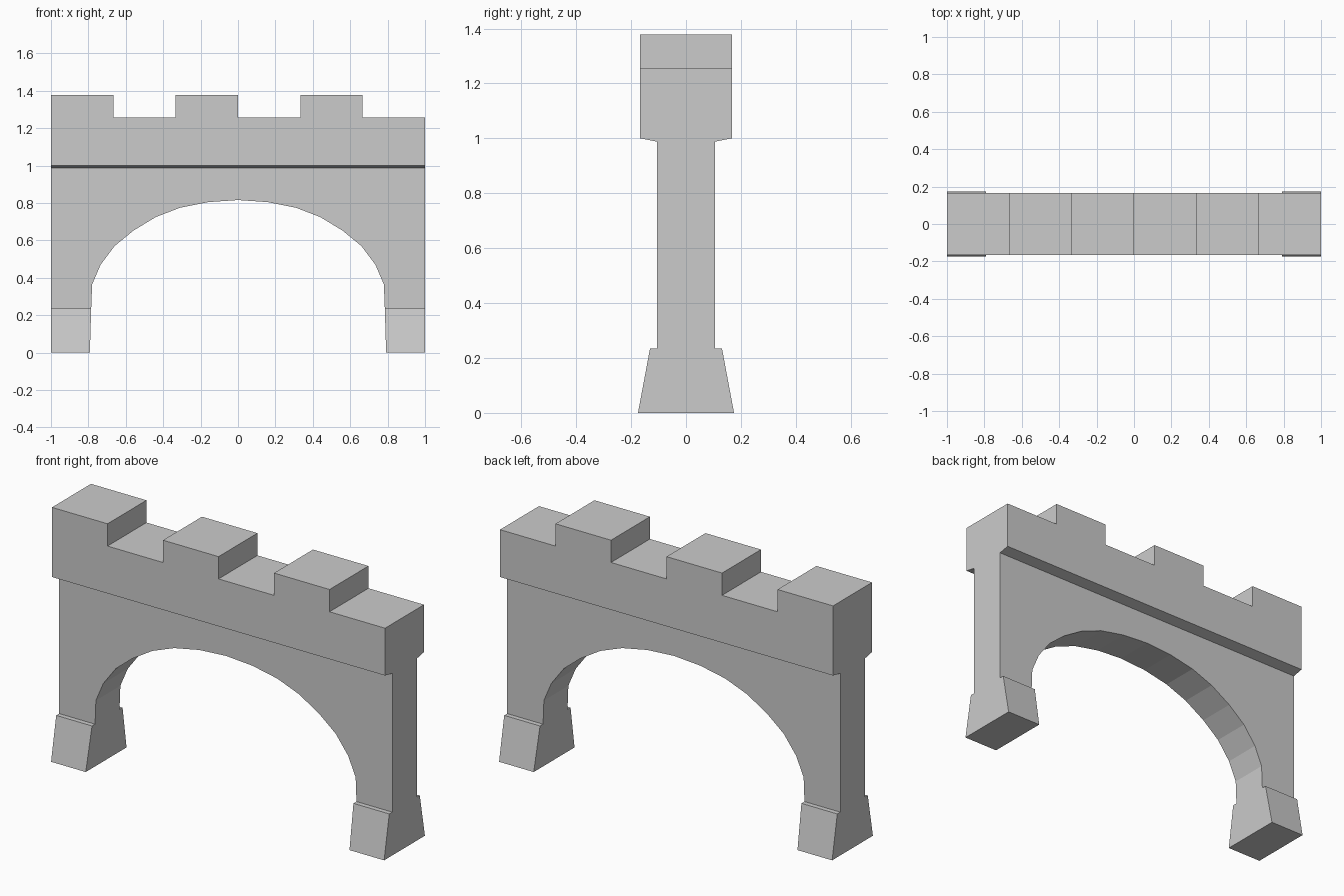
import bpy
import bmesh

cube = bpy.data.objects.get("Cube")
if cube:
    bpy.data.objects.remove(cube, do_unlink=True)

STONE = (0.6, 0.6, 0.6, 1.0)
stone = bpy.data.materials.new("grey stone")
stone.use_nodes = True
stone.diffuse_color = STONE
stone.node_tree.nodes["Principled BSDF"].inputs["Base Color"].default_value = STONE

WALL_Y, PARAPET_Y = 0.105, 0.167
FOOT_TOP, WALL_TOP, LEDGE = 0.235, 0.988, 1.0
WALK, CREST = 1.257, 1.378


def slab(outline, half_depth):
    """Extrude an x-z outline symmetrically through the wall depth."""
    bm = bmesh.new()
    face = bm.faces.new([bm.verts.new((x, -half_depth, z)) for x, z in outline])
    new = bmesh.ops.extrude_face_region(bm, geom=[face], use_keep_orig=True)["geom"]
    verts = [v for v in new if isinstance(v, bmesh.types.BMVert)]
    bmesh.ops.translate(bm, verts=verts, vec=(0, 2 * half_depth, 0))
    return bm


def finish(bm, name):
    bmesh.ops.recalc_face_normals(bm, faces=bm.faces)
    mesh = bpy.data.meshes.new(name)
    bm.to_mesh(mesh)
    bm.free()
    mesh.materials.append(stone)
    obj = bpy.data.objects.new(name, mesh)
    bpy.context.collection.objects.link(obj)
    return obj


# Wall with the faceted arch opening
half_arch = [(0.785, FOOT_TOP), (0.78, 0.365), (0.735, 0.47), (0.66, 0.57),
             (0.56, 0.652), (0.44, 0.725), (0.31, 0.775), (0.16, 0.805)]
arch = half_arch + [(0, 0.816)] + [(-x, z) for x, z in reversed(half_arch)]
corners = [(-1, FOOT_TOP), (-1, WALL_TOP), (1, WALL_TOP), (1, FOOT_TOP)]
finish(slab(arch + corners, WALL_Y), "arched_wall")

# Parapet with alternating merlons and gaps
outline = [(1, LEDGE), (-1, LEDGE)]
for i in range(6):
    z = CREST if i % 2 == 0 else WALK
    outline += [(-1 + i / 3, z), (-1 + (i + 1) / 3, z)]
bm = slab(outline, PARAPET_Y)

# Sloped underside of the parapet, tapering in to the wall
bm.faces.ensure_lookup_table()
under = next(f for f in bm.faces if all(abs(v.co.z - LEDGE) < 1e-4 for v in f.verts))
new = bmesh.ops.extrude_face_region(bm, geom=[under])["geom"]
for v in new:
    if isinstance(v, bmesh.types.BMVert):
        v.co.z = WALL_TOP
        v.co.y *= WALL_Y / PARAPET_Y
finish(bm, "parapet")

# Splayed feet, mirrored left and right
for side, name in ((1, "left_foot"), (-1, "right_foot")):
    bm = slab([(side, 0), (side, FOOT_TOP),
               (side * 0.785, FOOT_TOP), (side * 0.792, 0)], 0.131)
    for v in bm.verts:
        if v.co.z < 0.01:
            v.co.y *= 0.175 / 0.131
    finish(bm, name)
